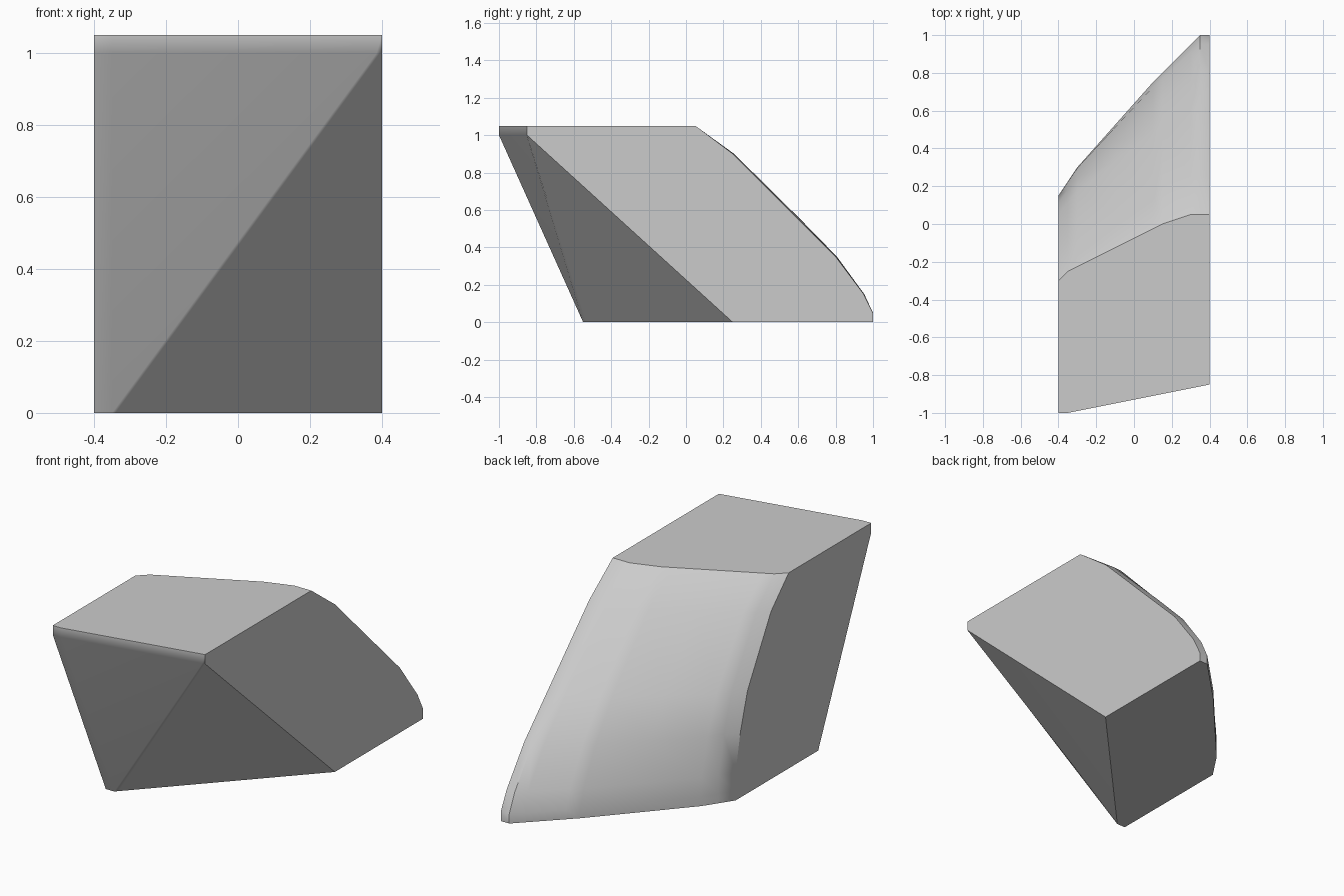
import bpy
import bmesh
import math
from mathutils import Vector

cube = bpy.data.objects.get("Cube")
if cube:
    bpy.data.objects.remove(cube, do_unlink=True)

bm = bmesh.new()


def interp(points, t):
    """Piecewise linear value at t, for points sorted by rising t."""
    for (a, va), (b, vb) in zip(points, points[1:]):
        if t <= b:
            return va + (vb - va) * (t - a) / (b - a)
    return points[-1][1]


def add_grid(rows):
    """Add rows of points as vertices, with triangles split along one diagonal."""
    verts = [[bm.verts.new(p) for p in row] for row in rows]
    for low, high in zip(verts, verts[1:]):
        for i in range(len(low) - 1):
            bm.faces.new((low[i], low[i + 1], high[i + 1]))
            bm.faces.new((low[i], high[i + 1], high[i]))
    return verts


# Front: twisted overhang with a narrow rounded crease and a thin upright lip
def front_row(left_y, right_y, z, crease):
    inner, outer = Vector((-0.35, left_y, z)), Vector((0.4, right_y, z))
    return [Vector((-0.4, left_y, z)), inner, inner.lerp(outer, crease), outer]


front = add_grid([
    front_row(-0.55, 0.25, 0, 0.02),
    front_row(-1, -0.85, 1, 0.98),
    front_row(-1, -0.85, 1.05, 0.98),
])

# Back: curved slope blended between the two side profiles and the plan curves
heights = [0, 0.05, 0.15, 0.35, 0.55, 0.9, 1.05]
long_side = [1, 1, 0.95, 0.8, 0.6, 0.25, 0.05]
short_side = [0.15, 0.15, 0.15, 0.11, 0.05, -0.15, -0.3]
plan_low = [(-0.4, 0.15), (-0.3, 0.3), (0.1, 0.75), (0.35, 1), (0.4, 1)]
plan_high = [(-0.4, -0.3), (-0.35, -0.25), (0.15, 0), (0.3, 0.05), (0.4, 0.05)]
stations = [-0.4, -0.35, -0.3, -0.1, 0.1, 0.15, 0.3, 0.35, 0.4]


def run(profile, i):
    return (profile[i] - profile[0]) / (profile[-1] - profile[0])


back_rows = []
for i, z in enumerate(heights):
    row = []
    for x in stations:
        across = (x + 0.4) / 0.8
        rise = run(short_side, i) * (1 - across) + run(long_side, i) * across
        low, high = interp(plan_low, x), interp(plan_high, x)
        row.append((x, low + (high - low) * rise, z))
    back_rows.append(row)
back = add_grid(back_rows)

# Flat bottom, top and two upright sides
for k in (0, -1):
    bm.faces.new(front[k] + back[k][::-1])
    bm.faces.new([r[k] for r in front] + [r[k] for r in reversed(back)])
bmesh.ops.recalc_face_normals(bm, faces=bm.faces)

mesh = bpy.data.meshes.new("curved_wedge_block")
bm.to_mesh(mesh)
bm.free()
block = bpy.data.objects.new("curved_wedge_block", mesh)
bpy.context.collection.objects.link(block)

# Single grey material
grey = bpy.data.materials.new("light_grey")
grey.use_nodes = True
colour = (0.6, 0.6, 0.6, 1)
grey.diffuse_color = colour
grey.node_tree.nodes["Principled BSDF"].inputs["Base Color"].default_value = colour
mesh.materials.append(grey)

# Smooth curves, sharp outer edges, flat looking large faces
bpy.ops.object.select_all(action="DESELECT")
block.select_set(True)
bpy.context.view_layer.objects.active = block
bpy.ops.object.shade_smooth_by_angle(angle=math.radians(35))
weighted = block.modifiers.new("weighted_normals", "WEIGHTED_NORMAL")
weighted.keep_sharp = True
